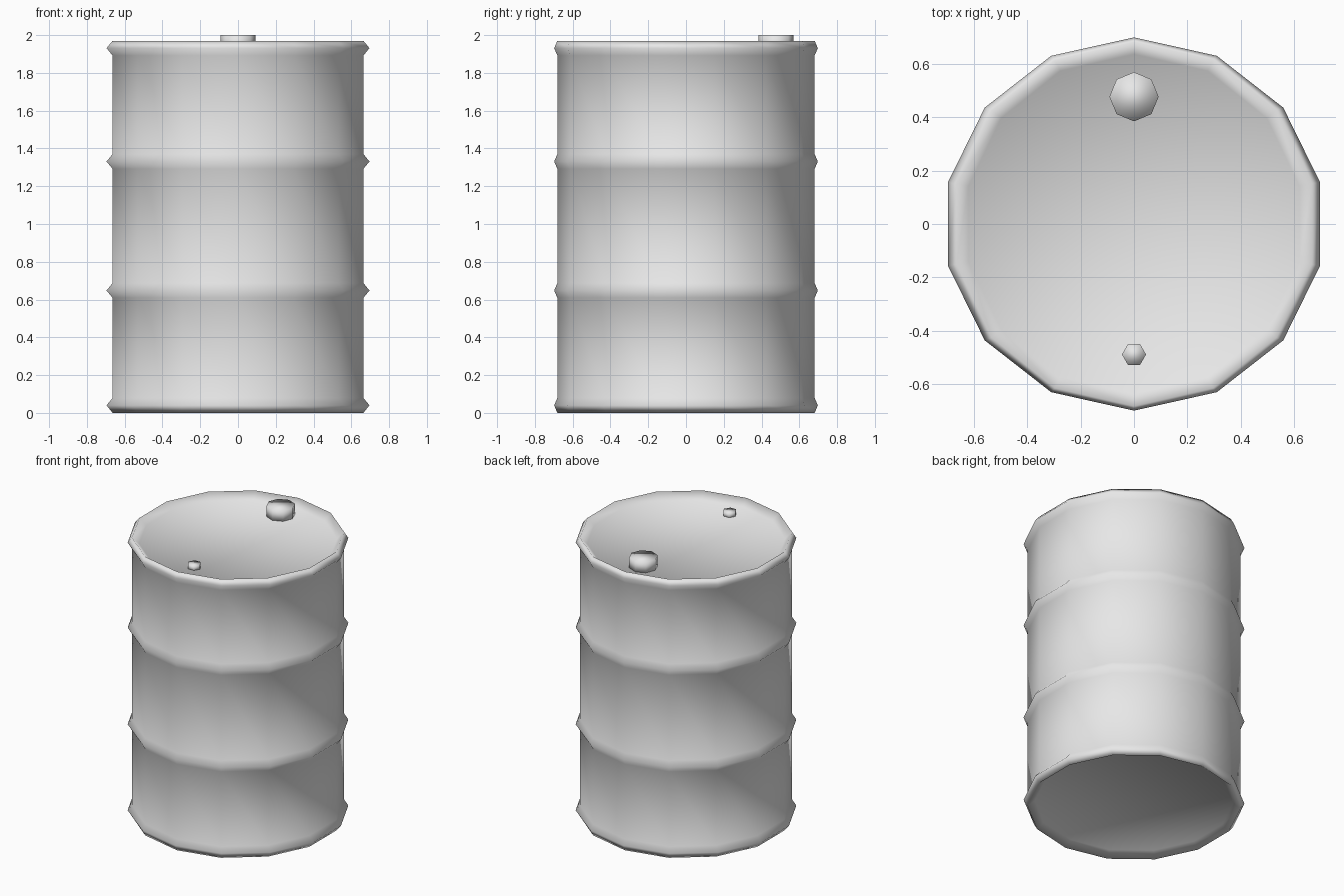
import bpy, bmesh
from math import sin, cos, tau

cube = bpy.data.objects.get("Cube")
if cube:
    bpy.data.objects.remove(cube)

steel = bpy.data.materials.new("grey steel")
steel.use_nodes = True
GREY = (0.8, 0.8, 0.8, 1)
steel.diffuse_color = GREY
steel.node_tree.nodes["Principled BSDF"].inputs["Base Color"].default_value = GREY


def lathe(name, profile, sides, centre_y=0.0):
    """Stack rings of (x radius, y radius, z) from bottom to top and cap both ends."""
    bm = bmesh.new()
    rings = []
    for rx, ry, z in profile:
        rings.append([bm.verts.new((rx * sin(tau * i / sides),
                                    centre_y + ry * cos(tau * i / sides), z))
                      for i in range(sides)])
    for low, high in zip(rings, rings[1:]):
        for i in range(sides):
            j = (i + 1) % sides
            bm.faces.new((low[i], low[j], high[j], high[i]))
    bm.faces.new(rings[0])
    bm.faces.new(rings[-1])
    bmesh.ops.recalc_face_normals(bm, faces=bm.faces)
    for face in bm.faces:
        face.smooth = True
    mesh = bpy.data.meshes.new(name)
    bm.to_mesh(mesh)
    bm.free()
    mesh.materials.append(steel)
    obj = bpy.data.objects.new(name, mesh)
    bpy.context.collection.objects.link(obj)
    return obj


# Drum: straight wall, four pointed hoops, recessed base and lid
WALL, HOOP_X, HOOP_Y, INNER, HALF = 0.681, 0.714, 0.698, 0.635, 0.039
hoops = [0.04, 0.648, 1.331, 1.931]
profile = [(INNER, INNER, hoops[0])]
for z in hoops:
    profile += [(WALL, WALL, max(z - HALF, 0)),
                (HOOP_X, HOOP_Y, z),
                (WALL, WALL, z + HALF)]
profile[1] = (WALL, WALL, 0)
LID = 1.925
profile.append((INNER, INNER, LID))
lathe("drum", profile, 14)


# Fittings on the lid
def plug(name, radius, y, top, sides, turn):
    obj = lathe(name, [(radius, radius, LID - 0.01), (radius, radius, top)], sides)
    obj.location.y = y
    obj.rotation_euler.z = turn


plug("large_bung", 0.092, 0.476, 2.0, 8, 0)
plug("small_bung", 0.045, -0.488, 1.955, 6, tau / 12)
